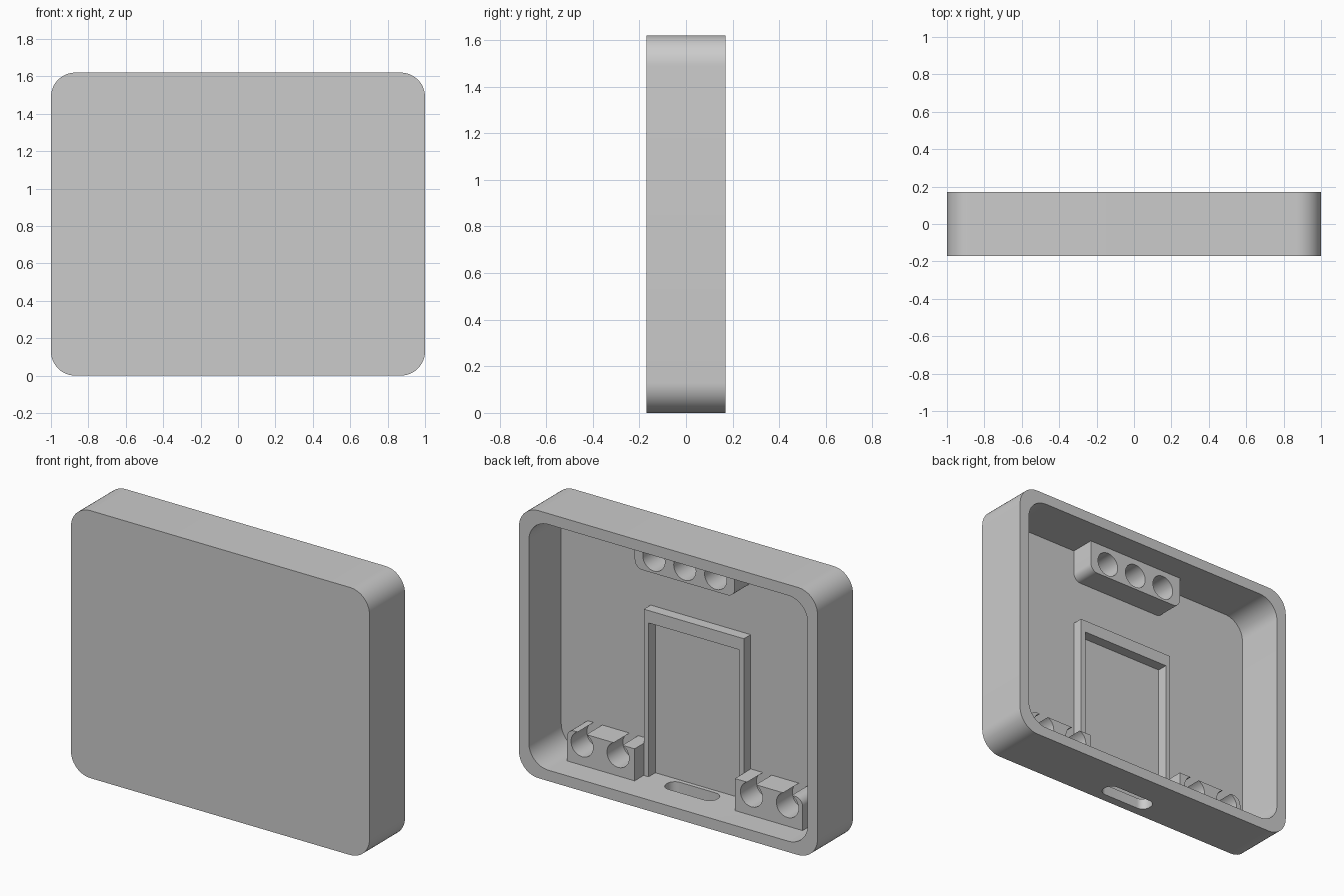
import bpy, bmesh, math

cube = bpy.data.objects.get("Cube")
if cube:
    bpy.data.objects.remove(cube, do_unlink=True)

grey = bpy.data.materials.new("plain_grey")
grey.use_nodes = True
grey.diffuse_color = (0.6, 0.6, 0.6, 1)
grey.node_tree.nodes["Principled BSDF"].inputs["Base Color"].default_value = (0.6, 0.6, 0.6, 1)

WIDTH, HEIGHT, HALF_DEPTH = 2.0, 1.62, 0.17
WALL, FLOOR, CORNER = 0.066, -0.14, 0.13
BURY = 0.01          # overlap that roots each part in the shell
BLOCK_FRONT = 0.012


def rounded_outline(u0, u1, v0, v1, radii, steps=12):
    """Outline from lower left, anticlockwise, one radius per corner."""
    lower_left, lower_right, upper_right, upper_left = radii
    corners = [(u0, v0, 1, 1, lower_left), (u1, v0, -1, 1, lower_right),
               (u1, v1, -1, -1, upper_right), (u0, v1, 1, -1, upper_left)]
    points = []
    for i, (u, v, su, sv, r) in enumerate(corners):
        if r == 0:
            points.append((u, v))
            continue
        for k in range(steps + 1):
            a = math.pi * (1 + i / 2) + math.pi / 2 * k / steps
            points.append((u + su * r + r * math.cos(a), v + sv * r + r * math.sin(a)))
    return points


def prism(name, outline, start, end, axis="y"):
    """Extrude an outline along y (drawn in x, z) or along z (drawn in x, y)."""
    bm = bmesh.new()
    if axis == "y":
        verts = [bm.verts.new((u, start, v)) for u, v in outline]
    else:
        verts = [bm.verts.new((u, v, start)) for u, v in outline]
    base = bm.faces.new(verts)
    grown = bmesh.ops.extrude_face_region(bm, geom=[base])["geom"]
    move = (0, end - start, 0) if axis == "y" else (0, 0, end - start)
    bmesh.ops.translate(bm, verts=[g for g in grown if isinstance(g, bmesh.types.BMVert)], vec=move)
    bmesh.ops.recalc_face_normals(bm, faces=bm.faces)
    mesh = bpy.data.meshes.new(name)
    bm.to_mesh(mesh)
    bm.free()
    mesh.materials.append(grey)
    obj = bpy.data.objects.new(name, mesh)
    bpy.context.collection.objects.link(obj)
    return obj


def cut(obj, cutters):
    bpy.context.view_layer.objects.active = obj
    for cutter in cutters:
        mod = obj.modifiers.new("cut", "BOOLEAN")
        mod.operation, mod.solver, mod.object = "DIFFERENCE", "EXACT", cutter
        bpy.ops.object.modifier_apply(modifier=mod.name)
        bpy.data.objects.remove(cutter, do_unlink=True)


def smooth(obj):
    bpy.ops.object.select_all(action="DESELECT")
    obj.select_set(True)
    bpy.context.view_layer.objects.active = obj
    bpy.ops.object.shade_smooth_by_angle(angle=math.radians(30))


def block(name, x0, x1, z0, z1, radii, hole_xs, hole_z, hole_r=0.074):
    """Mounting block with round sockets facing the open back."""
    obj = prism(name, rounded_outline(x0, x1, z0, z1, radii), FLOOR - BURY, BLOCK_FRONT)
    holes = []
    for x in hole_xs:
        circle = rounded_outline(x - hole_r, x + hole_r, hole_z - hole_r, hole_z + hole_r,
                                 [hole_r * 0.999] * 4)
        holes.append(prism("socket_cutter", circle, FLOOR - 2 * BURY, BLOCK_FRONT + 0.1))
    cut(obj, holes)
    smooth(obj)


# Shell: rounded tray, open at the back, with a port slot in the bottom wall
half = WIDTH / 2
shell = prism("shell", rounded_outline(-half, half, 0, HEIGHT, [CORNER] * 4),
              -HALF_DEPTH, HALF_DEPTH)
cavity = prism("cavity_cutter",
               rounded_outline(-half + WALL, half - WALL, WALL, HEIGHT - WALL, [CORNER] * 4),
               FLOOR, HALF_DEPTH + 0.1)
slot = prism("slot_cutter", rounded_outline(-0.17, 0.17, -0.115, -0.005, [0.05] * 4),
             -0.1, WALL + 0.05, axis="z")
cut(shell, [cavity, slot])
smooth(shell)

# Holder frame: low border, open at the bottom
frame_half, frame_top = 0.335, 1.073
prism("holder_frame",
      [(-frame_half, WALL - BURY), (-0.303, WALL - BURY), (-0.303, 0.998), (0.303, 0.998),
       (0.303, WALL - BURY), (frame_half, WALL - BURY), (frame_half, frame_top),
       (-frame_half, frame_top)],
      FLOOR - BURY, -0.075)

# Lower blocks, two sockets each, outer top corner rounded
block("lower_left_block", 0.336, 0.79, WALL - BURY, 0.26, (0, 0, 0.05, 0), (0.447, 0.688), 0.192)
block("lower_right_block", -0.79, -0.336, WALL - BURY, 0.26, (0, 0, 0, 0.05), (-0.447, -0.688), 0.192)

# Upper block, three sockets, lower corners rounded
block("upper_block", -0.335, 0.335, 1.357, HEIGHT - WALL + BURY, (0.05, 0.05, 0, 0),
      (-0.207, 0, 0.207), 1.445)
